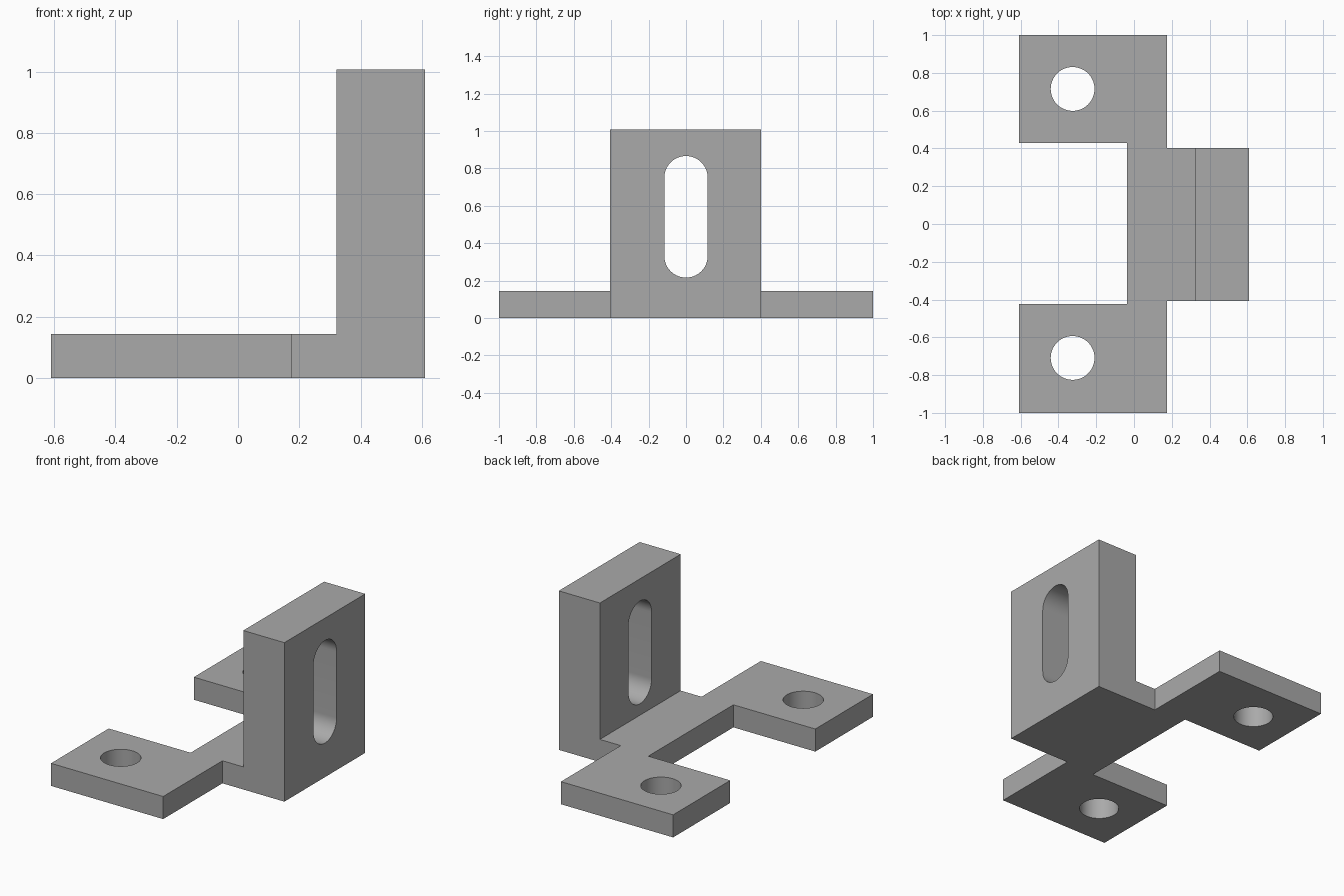
import bpy
import bmesh
import math
from mathutils import Matrix, Vector

if "Cube" in bpy.data.objects:
    bpy.data.objects.remove(bpy.data.objects["Cube"])

grey = bpy.data.materials.new("plain grey")
grey.diffuse_color = (0.4, 0.4, 0.4, 1)
grey.use_nodes = True
grey.node_tree.nodes["Principled BSDF"].inputs["Base Color"].default_value = grey.diffuse_color


def prism(name, points, depth, matrix=Matrix()):
    """Extrude a closed 2D outline along its local z by depth."""
    bm = bmesh.new()
    face = bm.faces.new([bm.verts.new((x, y, 0)) for x, y in points])
    ext = bmesh.ops.extrude_face_region(bm, geom=[face])["geom"]
    verts = [v for v in ext if isinstance(v, bmesh.types.BMVert)]
    bmesh.ops.translate(bm, verts=verts, vec=Vector((0, 0, depth)))
    bmesh.ops.transform(bm, matrix=matrix, verts=bm.verts)
    bmesh.ops.recalc_face_normals(bm, faces=bm.faces)
    mesh = bpy.data.meshes.new(name)
    bm.to_mesh(mesh)
    bm.free()
    mesh.materials.append(grey)
    obj = bpy.data.objects.new(name, mesh)
    bpy.context.collection.objects.link(obj)
    return obj


def slot(cx, cy, r, half=0, n=32):
    """Outline of a round hole, stretched along local y by half each way."""
    pts = []
    for side in (0, 1):
        for i in range(n + 1 if half else n):
            a = math.pi * (side + i / n)
            pts.append((cx + r * math.cos(a),
                        cy + r * math.sin(a) + (-half if side else half)))
    return pts


def combine(target, tool, operation):
    mod = target.modifiers.new(operation.lower(), "BOOLEAN")
    mod.operation, mod.solver, mod.object = operation, "EXACT", tool
    bpy.context.view_layer.objects.active = target
    bpy.ops.object.modifier_apply(modifier=mod.name)
    bpy.data.objects.remove(tool)


# Flat base with two mounting feet and a tongue under the upright
T = 0.143
bracket = prism("bracket", [
    (-0.61, -1), (0.176, -1), (0.176, -0.407), (0.61, -0.407),
    (0.61, 0.402), (0.176, 0.402), (0.176, 1), (-0.61, 1),
    (-0.61, 0.429), (-0.036, 0.429), (-0.036, -0.423), (-0.61, -0.423)], T)

# Upright plate: L-shaped side profile swept across the width
to_side = Matrix(((1, 0, 0, 0), (0, 0, 1, -0.407), (0, 1, 0, 0), (0, 0, 0, 1)))
upright = prism("upright", [
    (0.25, 0), (0.61, 0), (0.61, 1.007), (0.322, 1.007), (0.322, T), (0.25, T)],
    0.809, to_side)
combine(bracket, upright, "UNION")

# Round bolt holes through the feet
for y in (0.715, -0.709):
    hole = prism("hole_cutter", slot(-0.325, y, 0.116), 0.6,
                 Matrix.Translation((0, 0, -0.2)))
    combine(bracket, hole, "DIFFERENCE")

# Tall adjustment slot through the upright
to_front = Matrix(((0, 0, 1, 0.2), (1, 0, 0, 0), (0, 1, 0, 0), (0, 0, 0, 1)))
cut = prism("slot_cutter", slot(0, 0.541, 0.116, 0.209), 0.6, to_front)
combine(bracket, cut, "DIFFERENCE")

# Smooth hole walls, crisp edges
bracket.select_set(True)
bpy.context.view_layer.objects.active = bracket
bpy.ops.object.shade_smooth_by_angle(angle=math.radians(30))
